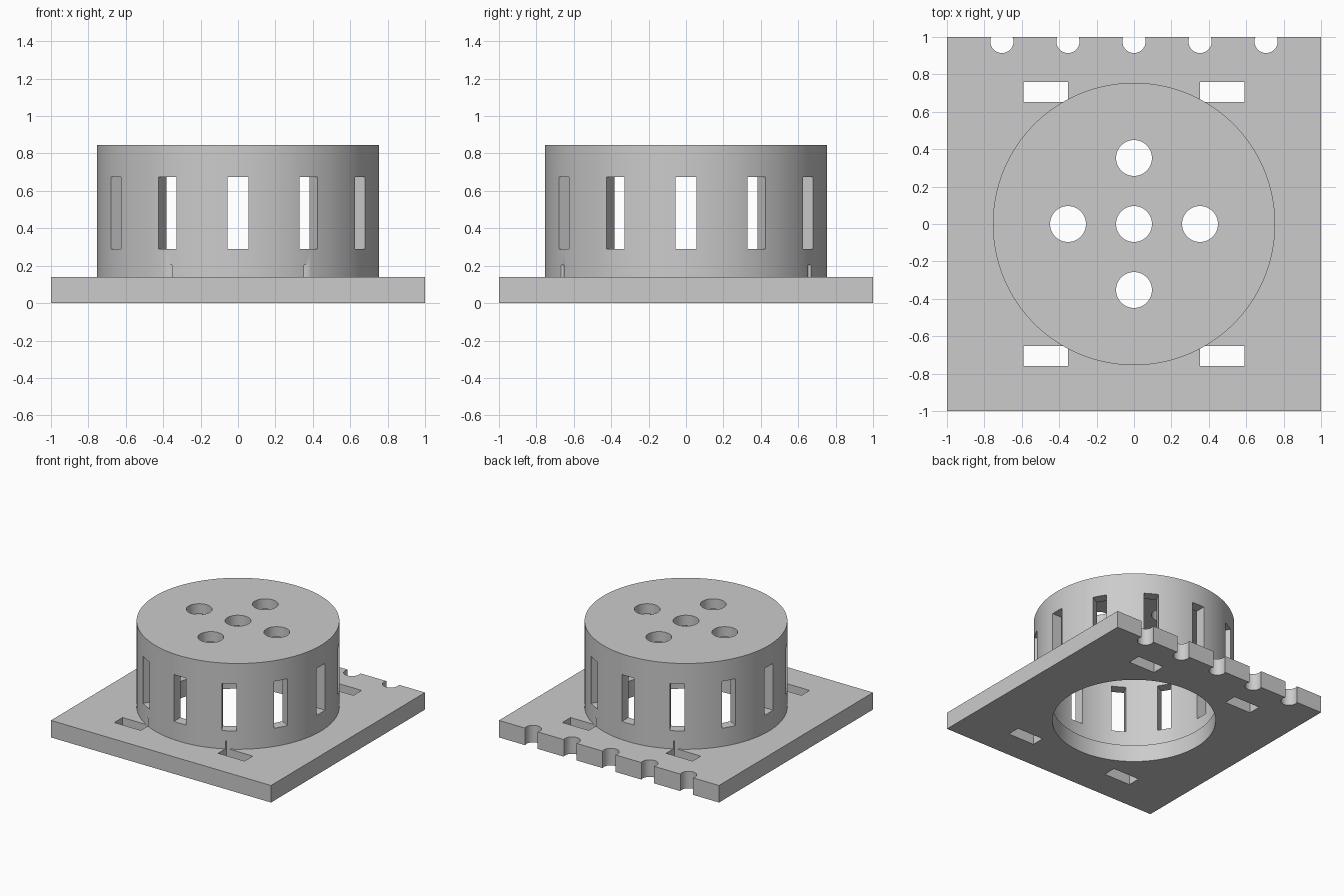
import bpy
import bmesh
import math
from mathutils import Matrix, Vector

cube = bpy.data.objects.get("Cube")
if cube:
    bpy.data.objects.remove(cube, do_unlink=True)

BASE_TOP = 0.14
CUP_TOP = 0.845
CUP_RADIUS = 0.755

# Single grey material
grey = bpy.data.materials.new("plain_grey")
grey.use_nodes = True
colour = (0.6, 0.6, 0.6, 1)
grey.diffuse_color = colour
grey.node_tree.nodes["Principled BSDF"].inputs["Base Color"].default_value = colour


def add_box(bm, x, y, z, angle=0):
    """Box between the (low, high) limits, turned about the z axis."""
    centre = Vector([(a + b) / 2 for a, b in (x, y, z)])
    size = [b - a for a, b in (x, y, z)]
    matrix = (Matrix.Rotation(angle, 4, "Z") @ Matrix.Translation(centre)
              @ Matrix.Diagonal((*size, 1)))
    bmesh.ops.create_cube(bm, size=1, matrix=matrix)


def add_cylinder(bm, x, y, radius, z, segments=48):
    bmesh.ops.create_cone(
        bm, cap_ends=True, segments=segments, radius1=radius, radius2=radius,
        depth=z[1] - z[0], matrix=Matrix.Translation((x, y, (z[0] + z[1]) / 2)))


def make_object(name, bm):
    mesh = bpy.data.meshes.new(name)
    bm.to_mesh(mesh)
    bm.free()
    obj = bpy.data.objects.new(name, mesh)
    bpy.context.collection.objects.link(obj)
    mesh.materials.append(grey)
    return obj


def cut(obj, cutter):
    """Subtract the cutter and keep the result as the object's mesh."""
    cutter.hide_render = True
    mod = obj.modifiers.new("cut", "BOOLEAN")
    mod.operation = "DIFFERENCE"
    mod.solver = "EXACT"
    mod.object = cutter
    bpy.context.view_layer.update()
    graph = bpy.context.evaluated_depsgraph_get()
    result = bpy.data.meshes.new_from_object(obj.evaluated_get(graph))
    obj.modifiers.clear()
    obj.data = result


# Solid blanks
bm = bmesh.new()
add_box(bm, (-1, 1), (-1, 1), (0, BASE_TOP))
base = make_object("base_plate", bm)

bm = bmesh.new()
add_cylinder(bm, 0, 0, CUP_RADIUS, (BASE_TOP, CUP_TOP), 128)
cup = make_object("round_housing", bm)

# Cavity of the housing and the opening below it
bm = bmesh.new()
add_cylinder(bm, 0, 0, 0.67, (0, 0.76), 128)
cavity = make_object("cavity_cutter", bm)

bm = bmesh.new()
add_cylinder(bm, 0, 0, 0.615, (-0.2, 0.3), 128)
opening = make_object("opening_cutter", bm)

# Ring of twelve wall slots
bm = bmesh.new()
for i in range(12):
    add_box(bm, (0.6, 0.9), (-0.055, 0.055), (0.29, 0.675), i * math.pi / 6)
slots = make_object("wall_slot_cutter", bm)

# Five round holes in the lid
bm = bmesh.new()
for x, y in ((0, 0), (1, 0), (-1, 0), (0, 1), (0, -1)):
    add_cylinder(bm, x * 0.353, y * 0.353, 0.096, (0.7, 0.9))
lid_holes = make_object("lid_hole_cutter", bm)

# Four strap slots, which also nick the foot of the housing
bm = bmesh.new()
for sx in (-1, 1):
    for sy in (-1, 1):
        add_box(bm, sorted((sx * 0.352, sx * 0.592)),
                sorted((sy * 0.653, sy * 0.76)), (-0.1, 0.205))
straps = make_object("strap_slot_cutter", bm)

# Five rounded notches along the back edge
bm = bmesh.new()
for i in range(-2, 3):
    add_cylinder(bm, i * 0.353, 0.976, 0.062, (-0.1, 0.3))
notches = make_object("edge_notch_cutter", bm)

for cutter in (cavity, slots, lid_holes, straps):
    cut(cup, cutter)
for cutter in (opening, straps, notches):
    cut(base, cutter)
for cutter in (cavity, opening, slots, lid_holes, straps, notches):
    bpy.data.objects.remove(cutter, do_unlink=True)

# Smooth the round walls, keep edges sharp
bpy.ops.object.select_all(action="DESELECT")
for obj in (base, cup):
    obj.select_set(True)
bpy.context.view_layer.objects.active = cup
bpy.ops.object.shade_smooth_by_angle(angle=math.radians(30))
